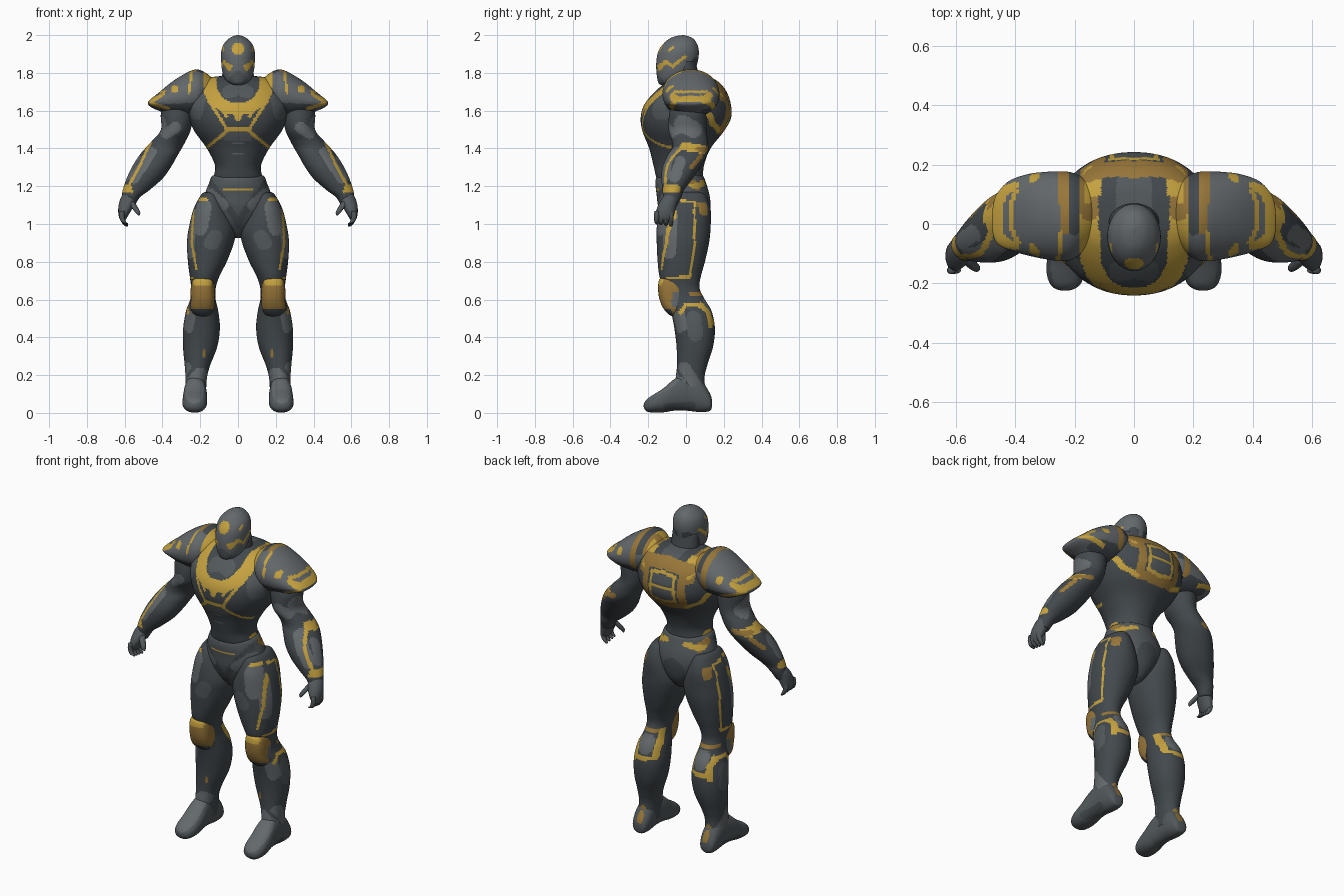
import bpy, bmesh, math
from mathutils import Vector

PALETTE = {"dark_slate": (0.055, 0.066, 0.074), "steel_grey": (0.125, 0.14, 0.15),
           "mid_grey": (0.085, 0.099, 0.107), "gold": (0.56, 0.36, 0.05), "bronze": (0.31, 0.18, 0.04)}
MATS = []
for key, col in PALETTE.items():
    m = bpy.data.materials.new(key)
    m.diffuse_color = (*col, 1)
    MATS.append(m)
D, S, M, G, B = range(5)


def seg_dist(p, a, b):
    p, a, b = Vector(p), Vector(a), Vector(b)
    ab = b - a
    t = max(0, min(1, (p - a).dot(ab) / ab.length_squared)) if ab.length > 0 else 0
    return (p - a - ab * t).length


def painted(c, n, side, mark):
    """True when a face lies on a stroke drawn in one of the flat views."""
    _, view, w, *pts = mark
    uv, facing = {"front": ((abs(c.x), c.z), -n.y), "back": ((abs(c.x), c.z), n.y),
                  "side": ((c.y, c.z), n.x * (1 if c.x > 0 else -1)),
                  "top": ((abs(c.x), c.y), n.z)}[view]
    if facing < 0.2:
        return False
    return min(seg_dist(uv, a, b) for a, b in zip(pts, pts[1:] or pts)) < w


def smooth(p0, p1, p2, p3, t):
    return [0.5 * (2 * b + (c - a) * t + (2 * a - 5 * b + 4 * c - d) * t * t + (3 * b - a - 3 * c + d) * t ** 3)
            for a, b, c, d in zip(p0, p1, p2, p3)]


def finish(name, bm, base, marks, side):
    bmesh.ops.recalc_face_normals(bm, faces=bm.faces)
    for f in bm.faces:
        f.smooth = True
        f.material_index = base
        c = f.calc_center_median()
        for mk in marks:
            if painted(c, f.normal, side, mk):
                f.material_index = mk[0]
    me = bpy.data.meshes.new(name)
    bm.to_mesh(me)
    bm.free()
    for m in MATS:
        me.materials.append(m)
    ob = bpy.data.objects.new(name, me)
    bpy.context.collection.objects.link(ob)
    return ob


def loft(name, axis, keys, base=D, marks=(), side=1, seg=96, res=0.01, p=2.0):
    """Skin sections given as (position, a_min, a_max, b_min, b_max)."""
    rows = []
    for i in range(len(keys) - 1):
        q = [keys[max(0, i - 1)], keys[i], keys[i + 1], keys[min(len(keys) - 1, i + 2)]]
        n = max(2, int(max(abs(a - b) for a, b in zip(q[1], q[2])) / res))
        rows += [smooth(*q, k / n) for k in range(n)]
    rows.append(keys[-1])
    bm = bmesh.new()
    rings = []
    for t, a0, a1, b0, b1 in rows:
        ring = []
        for k in range(seg):
            an = 2 * math.pi * k / seg
            co, si = math.cos(an), math.sin(an)
            a = (a0 + a1) / 2 + (a1 - a0) / 2 * math.copysign(abs(co) ** (2 / p), co)
            b = (b0 + b1) / 2 + (b1 - b0) / 2 * math.copysign(abs(si) ** (2 / p), si)
            x, y, z = {"z": (a, b, t), "x": (t, a, b), "y": (a, t, b)}[axis]
            ring.append(bm.verts.new((x * side, y, z)))
        rings.append(ring)
    for r, s in zip(rings, rings[1:]):
        for k in range(seg):
            bm.faces.new((r[k], r[(k + 1) % seg], s[(k + 1) % seg], s[k]))
    bm.faces.new(rings[0])
    bm.faces.new(rings[-1])
    return finish(name, bm, base, marks, side)


def sym(keys):
    return [(z, -w, w, y0, y1) for z, w, y0, y1 in keys]


# Harness straps shared by the torso and the shoulder plates
STRAPS = [(G, "top", 0.03, (.15, -.12), (.15, .04)), (B, "top", 0.03, (.15, .04), (.15, .2)),
          (D, "top", 0.018, (.2, -.02), (.2, .2)), (B, "top", 0.016, (.235, -.02), (.235, .2)),
          (G, "front", 0.033, (.148, 1.82), (.142, 1.70), (.10, 1.64), (.05, 1.615), (0, 1.61)),
          (B, "back", 0.018, (.235, 1.8), (.235, 1.64)), (G, "back", 0.03, (.14, 1.8), (.14, 1.7))]

# Torso: waist, chest and back hump
loft("torso", "z", sym([(1.20, .12, -.13, .08), (1.24, .13, -.155, .09), (1.31, .122, -.172, .095),
     (1.40, .165, -.195, .13), (1.49, .23, -.23, .20), (1.56, .26, -.24, .238), (1.63, .27, -.222, .238),
     (1.70, .25, -.165, .215), (1.75, .21, -.105, .175), (1.775, .15, -.06, .13), (1.785, .07, -.03, .08)]),
     D, [(M, "front", .03, (.2, 1.66), (.22, 1.58)), (M, "front", .035, (0, 1.72), (.05, 1.70)),
         (M, "front", .02, (.0, 1.46), (.06, 1.46)),
         (M, "top", .06, (0, .02), (0, .13))] + STRAPS + [
         (G, "front", .008, (.165, 1.67), (.075, 1.53), (.06, 1.49), (.17, 1.40)),
         (G, "front", .009, (.0, 1.5), (.06, 1.5)), (G, "front", .007, (.1, 1.62), (.06, 1.57)),
         (G, "front", .018, (0, 1.565)), (S, "front", .003, (0, 1.425), (.027, 1.425)),
         (S, "front", .003, (0, 1.40), (.027, 1.40)), (S, "front", .003, (0, 1.375), (.027, 1.375)),
         (B, "back", .03, (0, 1.735), (.14, 1.72)), (B, "back", .022, (.12, 1.72), (.12, 1.5), (0, 1.49)),
         (M, "back", .04, (0, 1.56), (.05, 1.56)), (M, "back", .025, (0, 1.65), (.05, 1.65)),
         (G, "back", .01, (0, 1.605), (.06, 1.605)), (G, "back", .009, (0, 1.69), (.075, 1.68), (.08, 1.53), (0, 1.515)),
         (G, "back", .01, (.12, 1.49), (.2, 1.53), (.25, 1.6))], seg=220, res=.007, p=2.15)

# Pelvis and belt
loft("pelvis", "z", sym([(1.262, .09, -.11, .06), (1.255, .135, -.15, .09), (1.22, .152, -.162, .105),
     (1.15, .175, -.155, .125), (1.08, .16, -.145, .13), (1.0, .10, -.115, .115), (.94, .04, -.06, .07),
     (.925, .01, -.02, .03)]), M,
     [(D, "front", .018, (.14, 1.21), (.03, 1.06), (0, 1.0)), (S, "front", .03, (.08, 1.1), (.15, 1.16)),
      (G, "front", .006, (0, 1.185), (.075, 1.185)), (B, "side", .02, (0, 1.23), (.06, 1.2)),
      (G, "back", .014, (.06, 1.22), (.14, 1.20)), (D, "back", .07, (0, 1.0), (0, 1.06))], seg=128, res=.008)

# Neck and head
loft("neck", "z", sym([(1.68, .10, -.08, .09), (1.76, .086, -.06, .075), (1.86, .08, -.05, .05)]), D)
loft("head", "z", sym([(1.735, .02, -.13, -.08), (1.745, .045, -.145, -.04), (1.77, .07, -.152, .01),
     (1.81, .084, -.157, .045), (1.86, .089, -.157, .062), (1.91, .089, -.148, .068), (1.95, .077, -.124, .06),
     (1.98, .05, -.09, .04), (1.994, .026, -.055, .012), (2.0, .004, -.02, -.012)]), S,
     [(D, "side", .02, (.03, 1.8), (.05, 1.86)), (M, "front", .03, (0, 1.78), (.02, 1.76)),
      (G, "front", .033, (0, 1.928)), (G, "front", .009, (.038, 1.835), (.07, 1.85)),
      (G, "side", .009, (-.14, 1.82), (-.11, 1.86), (-.07, 1.835), (-.04, 1.86), (-.005, 1.885)),
      (G, "side", .007, (-.09, 1.92), (-.07, 1.935))], seg=120, res=.007)

for side, tag in ((1, "left"), (-1, "right")):
    # Shoulder plate
    loft(tag + "_shoulder_plate", "x", [(.11, -.01, .09, 1.69, 1.74), (.15, -.07, .14, 1.63, 1.785),
         (.20, -.115, .17, 1.58, 1.815), (.24, -.125, .177, 1.565, 1.815), (.30, -.118, .175, 1.565, 1.785),
         (.36, -.105, .167, 1.575, 1.745), (.42, -.088, .145, 1.60, 1.695), (.455, -.07, .11, 1.615, 1.668),
         (.472, -.045, .075, 1.628, 1.652), (.477, -.01, .03, 1.637, 1.645)], S,
         [(D, "front", .045, (.2, 1.60), (.37, 1.59)), (D, "back", .045, (.2, 1.60), (.37, 1.59))] + STRAPS + [
          (G, "top", .013, (.40, -.075), (.447, -.05), (.455, .02), (.445, .1), (.40, .13)),
          (G, "side", .013, (-.07, 1.66), (.12, 1.66)), (G, "side", .007, (-.06, 1.70), (.11, 1.70)),
          (G, "front", .02, (.335, 1.715)), (G, "back", .02, (.335, 1.705)),
          (G, "front", .007, (.245, 1.8), (.26, 1.69)), (G, "front", .009, (.37, 1.61), (.46, 1.64)),
          (G, "back", .01, (.34, 1.61), (.46, 1.645))], side, seg=130, res=.008)

    # Arm from shoulder to wrist
    loft(tag + "_arm", "z", [(1.70, .26, .34, -.04, .08), (1.60, .235, .405, -.085, .105),
         (1.50, .25, .408, -.092, .108), (1.44, .277, .455, -.075, .115), (1.40, .298, .492, -.075, .118),
         (1.36, .322, .525, -.10, .11), (1.30, .356, .562, -.125, .075), (1.24, .40, .59, -.13, .035),
         (1.18, .468, .61, -.125, -.01), (1.14, .52, .616, -.122, -.025), (1.09, .55, .62, -.12, -.05)], D,
         [(S, "side", .045, (-.02, 1.53), (.04, 1.5)), (S, "front", .03, (.33, 1.51), (.38, 1.48)),
          (S, "side", .03, (-.03, 1.33), (-.06, 1.25)), (S, "front", .028, (.46, 1.38), (.55, 1.24)),
          (G, "side", .022, (-.01, 1.41), (.09, 1.395)), (B, "side", .012, (.08, 1.36), (.03, 1.30)),
          (G, "front", .007, (.475, 1.41), (.51, 1.33), (.585, 1.19)),
          (G, "side", .022, (-.10, 1.19), (-.05, 1.185)), (G, "front", .008, (.56, 1.17), (.61, 1.18)),
          (B, "back", .014, (.4, 1.40), (.48, 1.39))], side, seg=90, res=.008)

    # Hand with curled fingers and thumb
    loft(tag + "_palm", "z", [(1.17, .55, .60, -.10, -.05), (1.14, .54, .62, -.125, -.04),
         (1.10, .55, .632, -.148, -.05), (1.06, .572, .634, -.158, -.06), (1.03, .59, .628, -.15, -.07),
         (1.015, .60, .618, -.13, -.09)], M, (), side, seg=32)
    for i, y in enumerate((-.08, -.106, -.132, -.155)):
        loft(f"{tag}_finger_{i + 1}", "z", [(z, x - r, x + r, y - r, y + r) for z, x, r in
             ((1.07, .612, .013), (1.04, .615, .014), (1.01, .605, .013), (.992 + .004 * i, .592, .010),
              (.986 + .004 * i, .588, .003))], M, (), side, seg=14)
    loft(tag + "_thumb", "z", [(z, x - r, x + r, y - r, y + r) for z, x, y, r in
         ((1.12, .57, -.11, .02), (1.085, .545, -.135, .017), (1.06, .53, -.148, .013), (1.045, .525, -.15, .004))],
         M, (), side, seg=14)

    # Leg from hip to ankle
    loft(tag + "_leg", "z", [(1.17, .12, .17, -.06, .06), (1.155, .09, .195, -.11, .10), (1.08, .05, .235, -.143, .13),
         (.98, .012, .26, -.155, .13), (.90, .022, .27, -.155, .122), (.80, .06, .265, -.15, .10),
         (.72, .10, .255, -.14, .078), (.66, .118, .248, -.115, .072), (.60, .118, .253, -.095, .10),
         (.54, .105, .275, -.08, .135), (.45, .096, .29, -.062, .153), (.35, .11, .291, -.05, .143),
         (.25, .148, .282, -.048, .112), (.18, .165, .278, -.055, .098), (.08, .17, .28, -.06, .11)], D,
         [(S, "front", .04, (.18, 1.09), (.2, .98)), (M, "front", .04, (.12, .93), (.14, .9)),
          (S, "side", .035, (-.08, 1.05), (-.09, .85)), (S, "front", .025, (.25, .52), (.26, .45)),
          (S, "side", .03, (-.01, .24), (.06, .14)), (S, "front", .04, (.2, .2), (.25, .15)),
          (M, "side", .04, (.04, .5), (.05, .42)), (G, "side", .007, (-.03, 1.125), (.045, 1.115), (.045, .9), (.02, .72), (-.1, .715)),
          (G, "front", .007, (.165, 1.13), (.2, 1.13)), (G, "front", .006, (.235, 1.1), (.245, .9), (.22, .76)),
          (G, "side", .011, (-.03, .53), (0, .57), (.08, .575), (.12, .53), (.13, .46)),
          (B, "front", .007, (.18, .33), (.18, .30)),
          (S, "back", .045, (.185, .57), (.185, .55)), (B, "back", .013, (.12, .63), (.245, .63)),
          (G, "back", .013, (.125, .63), (.125, .49), (.235, .48), (.25, .56)),
          (B, "back", .016, (.2, 1.10), (.21, 1.06)), (B, "back", .02, (.22, .12), (.22, .15))],
         side, seg=110, res=.009, p=2.1)

    # Knee guard
    loft(tag + "_knee_guard", "z", [(.715, .16, .21, -.125, -.06), (.705, .135, .24, -.142, -.02), (.66, .125, .25, -.148, 0),
         (.60, .123, .25, -.14, 0), (.55, .128, .25, -.118, 0), (.52, .145, .23, -.09, -.01), (.51, .17, .2, -.07, -.03)],
         B, [(G, "front", .022, (.16, .69), (.215, .69)), (D, "front", .022, (.15, .53), (.23, .53)),
             (S, "side", .025, (-.05, .62), (-.05, .58))], side, seg=64, p=2.6)

    # Foot
    loft(tag + "_foot", "y", [(.138, .21, .24, .04, .06), (.128, .185, .268, .012, .10), (.08, .172, .28, .004, .17),
         (.0, .17, .283, .012, .20), (-.06, .165, .288, .012, .18), (-.12, .163, .293, .003, .13),
         (-.17, .167, .293, .002, .098), (-.205, .182, .28, .006, .075), (-.22, .205, .26, .02, .055),
         (-.224, .225, .24, .033, .043)], M,
         [(S, "front", .05, (.23, .1), (.23, .17)), (S, "top", .05, (.23, -.15), (.23, -.08)),
          (D, "side", .02, (.03, .04), (-.1, .03)), (B, "back", .018, (.22, .09), (.22, .12))], side, seg=72, p=2.2)
